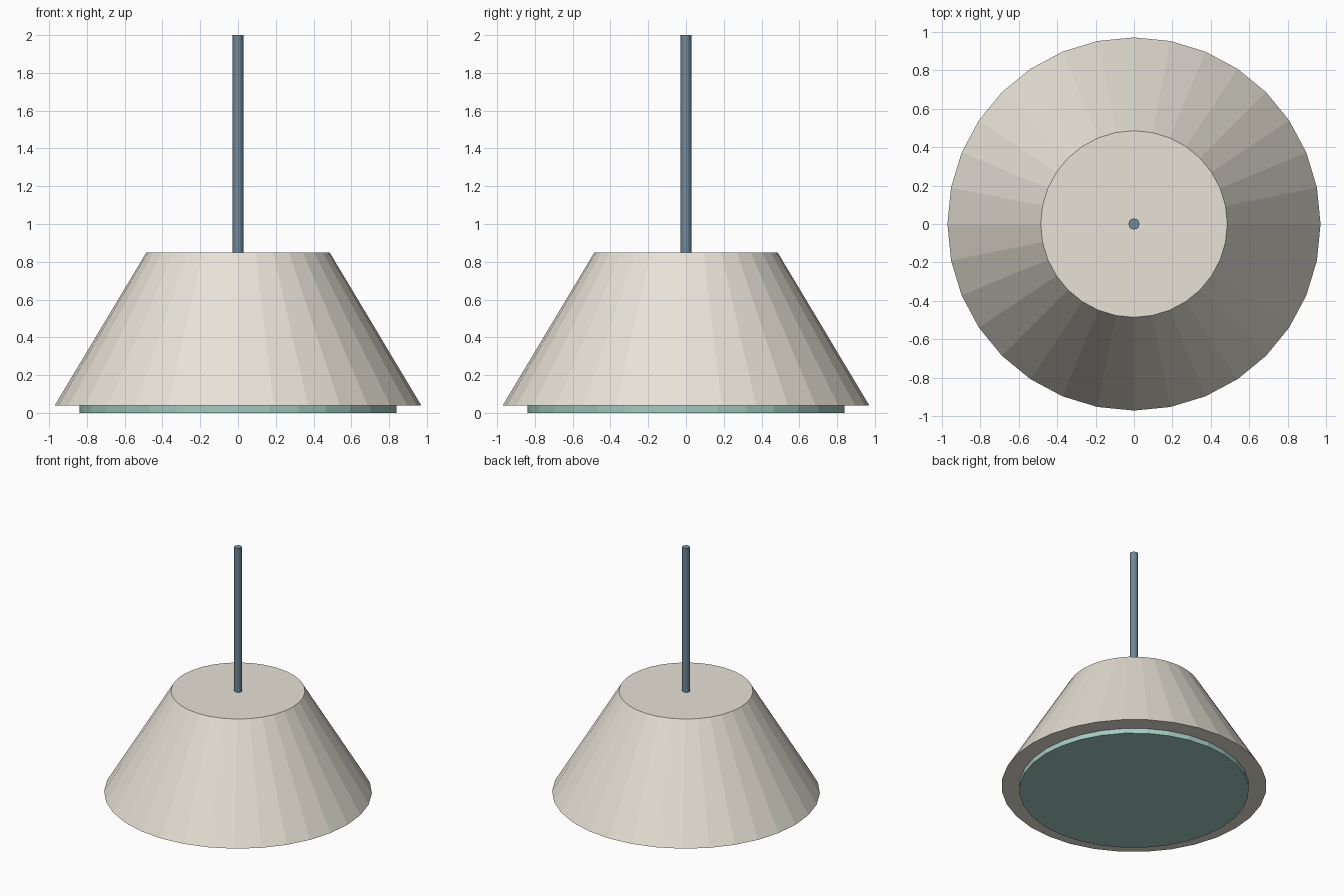
import bpy

if "Cube" in bpy.data.objects:
    bpy.data.objects.remove(bpy.data.objects["Cube"])


def material(name, rgb):
    mat = bpy.data.materials.new(name)
    mat.diffuse_color = (*rgb, 1.0)
    mat.use_nodes = True
    mat.node_tree.nodes["Principled BSDF"].inputs["Base Color"].default_value = mat.diffuse_color
    return mat


def round_part(name, sides, r_bottom, r_top, z_bottom, z_top, mat):
    """Flat-shaded capped cone or cylinder between two heights."""
    bpy.ops.mesh.primitive_cone_add(
        vertices=sides, radius1=r_bottom, radius2=r_top,
        depth=z_top - z_bottom, location=(0, 0, (z_bottom + z_top) / 2))
    obj = bpy.context.object
    obj.name = name
    obj.data.materials.append(mat)
    return obj


cream = material("cream", (0.80, 0.76, 0.67))
teal = material("teal", (0.36, 0.60, 0.54))
navy = material("navy", (0.16, 0.25, 0.32))

# Tapered shade
round_part("lamp_shade", 32, 0.97, 0.485, 0.04, 0.85, cream)
# Diffuser disc slightly proud of the shade's underside
round_part("diffuser", 32, 0.84, 0.84, 0.0, 0.05, teal)
# Hanging cord
round_part("cord", 12, 0.029, 0.029, 0.84, 2.0, navy)
